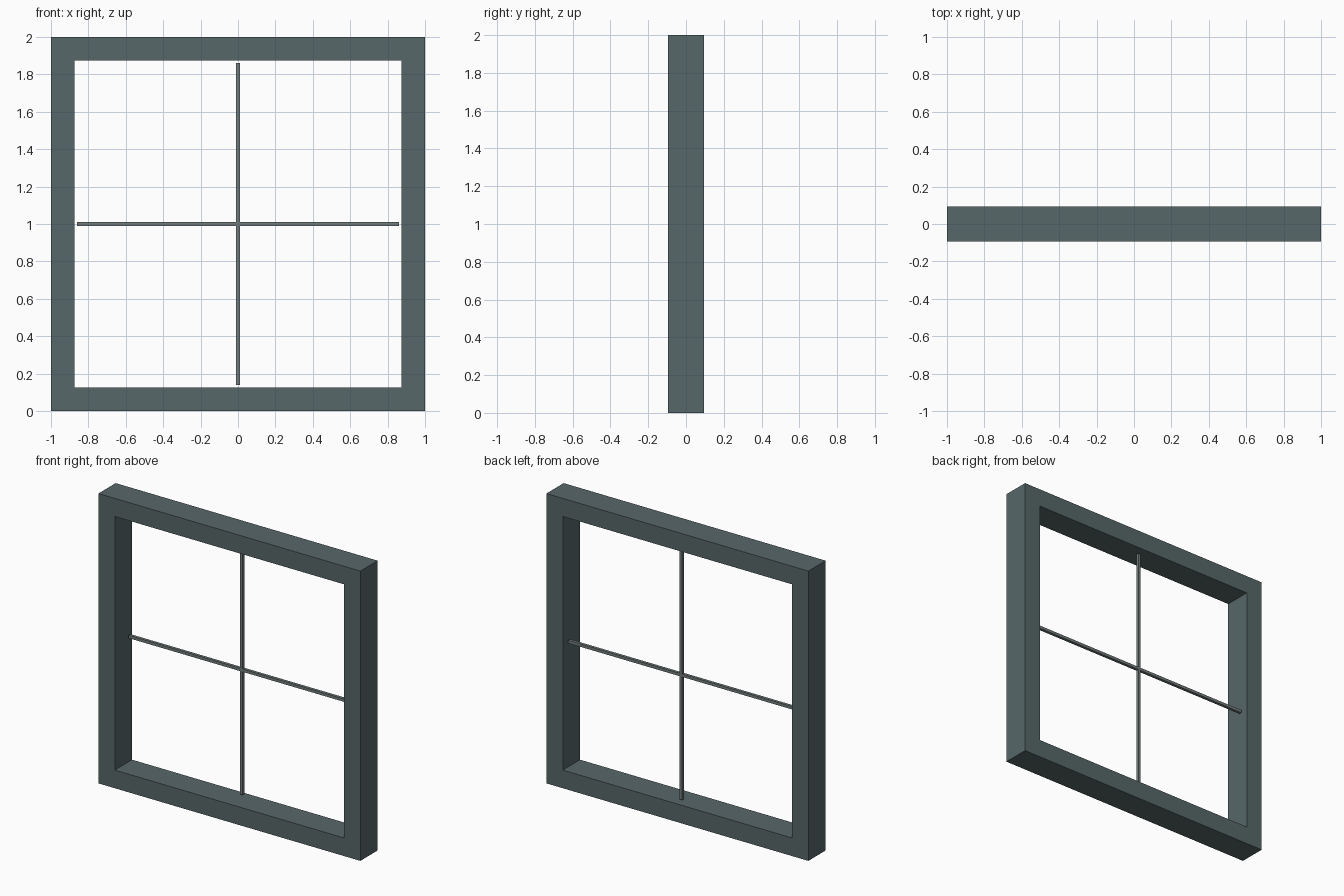
import bpy, bmesh

cube = bpy.data.objects.get("Cube")
if cube:
    bpy.data.objects.remove(cube, do_unlink=True)


def material(name, rgb):
    m = bpy.data.materials.new(name)
    m.use_nodes = True
    m.diffuse_color = (*rgb, 1)
    m.node_tree.nodes["Principled BSDF"].inputs["Base Color"].default_value = (*rgb, 1)
    return m


def add_object(name, bm, mat):
    bmesh.ops.recalc_face_normals(bm, faces=bm.faces)
    mesh = bpy.data.meshes.new(name)
    bm.to_mesh(mesh)
    bm.free()
    mesh.materials.append(mat)
    obj = bpy.data.objects.new(name, mesh)
    bpy.context.collection.objects.link(obj)
    return obj


def box(name, size, centre, mat):
    bm = bmesh.new()
    bmesh.ops.create_cube(bm, size=1)
    bmesh.ops.scale(bm, vec=size, verts=bm.verts)
    bmesh.ops.translate(bm, vec=centre, verts=bm.verts)
    return add_object(name, bm, mat)


slate = material("slate grey", (0.095, 0.135, 0.14))
steel = material("steel grey", (0.17, 0.20, 0.20))

# Square frame: a rectangular section swept around four mitred corners
OUTER, INNER, DEPTH = 1.0, 0.875, 0.094
bm = bmesh.new()
rings = []
for sx, sz in ((-1, -1), (1, -1), (1, 1), (-1, 1)):
    rings.append([bm.verts.new((sx * r, y, 1 + sz * r))
                  for r, y in ((OUTER, -DEPTH), (OUTER, DEPTH), (INNER, DEPTH), (INNER, -DEPTH))])
for i in range(4):
    a, b = rings[i], rings[(i + 1) % 4]
    for j in range(4):
        k = (j + 1) % 4
        bm.faces.new((a[j], b[j], b[k], a[k]))
add_object("window_frame", bm, slate)

# Thin crossing glazing bars, set towards the back of the opening
BAR, LENGTH, BAR_Y = 0.02, 1.72, 0.046
box("vertical_bar", (BAR, BAR, LENGTH), (0, BAR_Y, 1), steel)
box("horizontal_bar", (LENGTH, BAR, BAR), (0, BAR_Y, 1), steel)
